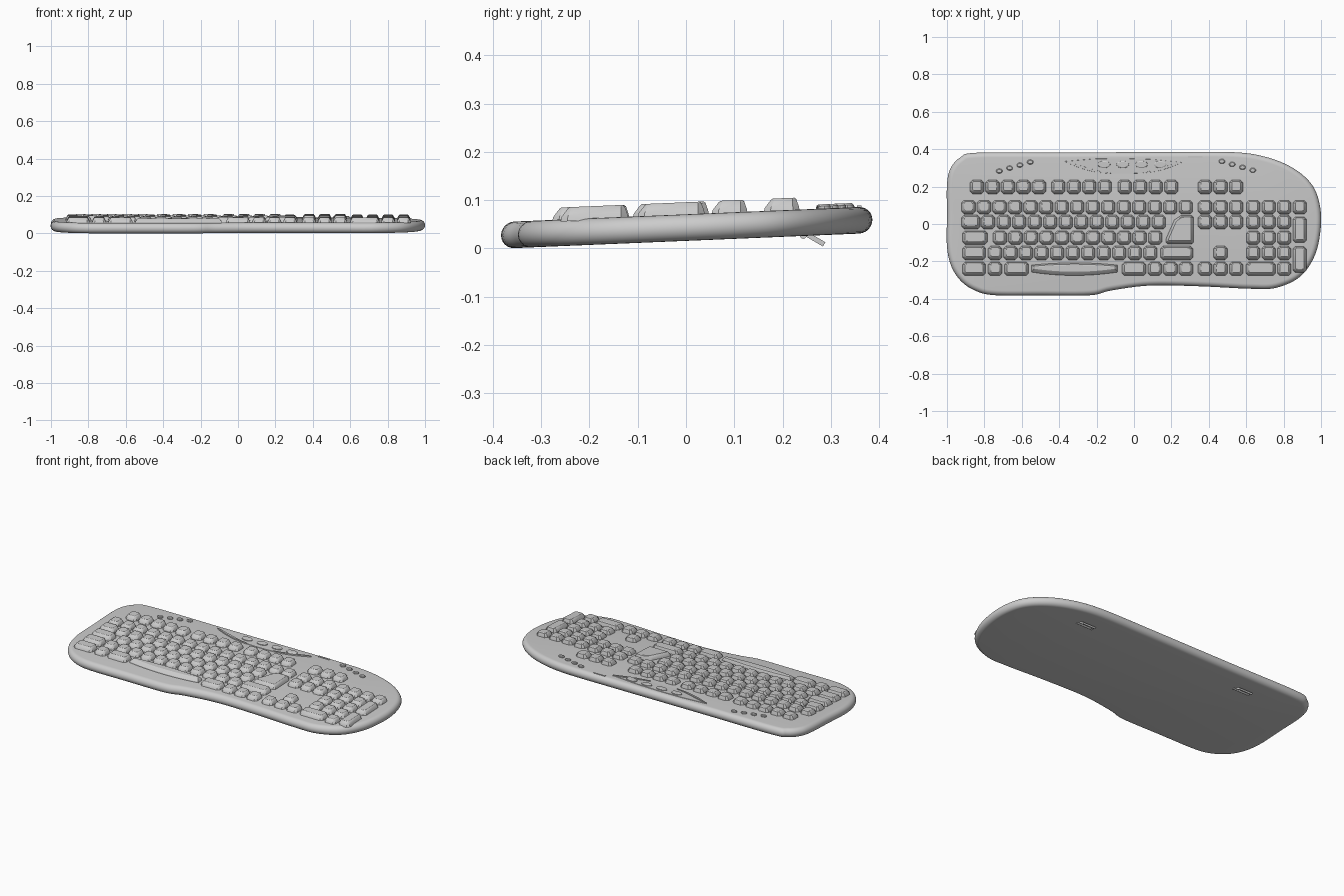
import bpy, bmesh, math
from mathutils import Matrix, Vector

if "Cube" in bpy.data.objects:
    bpy.data.objects.remove(bpy.data.objects["Cube"])

grey = bpy.data.materials.new("light_grey_plastic")
grey.use_nodes = True
COLOUR = (0.6, 0.6, 0.6, 1)
grey.diffuse_color = COLOUR
grey.node_tree.nodes["Principled BSDF"].inputs["Base Color"].default_value = COLOUR

T = 0.055          # body thickness
SLOPE = 0.042      # the whole keyboard rises towards the back
TILT = Matrix(((1, 0, 0, 0), (0, 1, 0, 0), (0, SLOPE, 1, SLOPE * 0.37), (0, 0, 0, 1)))


def offset(poly, d):
    """Inset a counter-clockwise outline by d."""
    out = []
    for i, p in enumerate(poly):
        a = (p - poly[i - 1]).normalized()
        b = (poly[(i + 1) % len(poly)] - p).normalized()
        na, nb = Vector((-a.y, a.x)), Vector((-b.y, b.x))
        out.append(p + (na + nb) * d / max(0.3, 1 + na.dot(nb)))
    return out


def loft(bm, poly, levels):
    """Stack insets of an outline; levels are (inset, z, backward shift)."""
    rings = []
    for d, z, s in levels:
        rings.append([bm.verts.new((p.x, p.y + s, z)) for p in offset(poly, d)])
    n = len(poly)
    for lo, hi in zip(rings, rings[1:]):
        for i in range(n):
            j = (i + 1) % n
            bm.faces.new((lo[i], lo[j], hi[j], hi[i]))
    bm.faces.new(rings[0][::-1])
    bm.faces.new(rings[-1])


def finish(bm, name, angle=30):
    bmesh.ops.recalc_face_normals(bm, faces=bm.faces)
    me = bpy.data.meshes.new(name)
    bm.to_mesh(me)
    bm.free()
    me.transform(TILT)
    me.materials.append(grey)
    ob = bpy.data.objects.new(name, me)
    bpy.context.collection.objects.link(ob)
    bpy.ops.object.select_all(action='DESELECT')
    ob.select_set(True)
    bpy.context.view_layer.objects.active = ob
    bpy.ops.object.shade_smooth_by_angle(angle=math.radians(angle))
    return ob


def spline(pts, steps, closed=True):
    """Catmull-Rom curve through the points."""
    pts = [Vector(p) for p in pts]
    n = len(pts)
    get = (lambda i: pts[i % n]) if closed else (lambda i: pts[max(0, min(n - 1, i))])
    out = []
    for i in range(n if closed else n - 1):
        a, b, c, d = (get(i + k) for k in (-1, 0, 1, 2))
        for s in range(steps):
            t = s / steps
            out.append(0.5 * (2 * b + (c - a) * t + (2 * a - 5 * b + 4 * c - d) * t * t
                              + (3 * b - a - 3 * c + d) * t ** 3))
    return out if closed else out + [pts[-1]]


def ellipse(x, y, rx, ry, n=20):
    return [Vector((x + rx * math.cos(2 * math.pi * i / n),
                    y + ry * math.sin(2 * math.pi * i / n))) for i in range(n)]


# Body: wavy outline with a fully rounded edge
outline = spline([(-0.235, -0.381), (-0.12, -0.355), (0.085, -0.329), (0.35, -0.333),
                  (0.62, -0.346), (0.76, -0.341), (0.89, -0.28), (0.97, -0.16),
                  (1.0, 0), (0.987, 0.13), (0.94, 0.225), (0.84, 0.305), (0.7, 0.36),
                  (0.53, 0.384), (0.2, 0.385), (-0.4, 0.382), (-0.84, 0.381),
                  (-0.93, 0.355), (-0.982, 0.295), (-1.0, 0.21), (-1.0, 0.05),
                  (-1.0, -0.12), (-0.975, -0.23), (-0.92, -0.31), (-0.84, -0.36),
                  (-0.74, -0.381), (-0.5, -0.382)], 6)
bm = bmesh.new()
r = T / 2
loft(bm, outline, [(r * (1 - math.cos(a)), r + r * math.sin(a), 0)
                   for a in (math.pi * (k / 12 - 0.5) for k in range(13))])
finish(bm, "body", 40)

# Keys: tapered caps with clipped corners, tops set slightly back
P = 0.083          # key pitch
K = 0.075          # key width
ROWS = [0.198, 0.09, 0.01, -0.073, -0.155, -0.24]
CAP = [(0, T - 0.004, 0), (0.002, T + 0.006, 0.0005),
       (0.011, T + 0.022, 0.004), (0.015, T + 0.025, 0.004)]


def key(bm, x, y, w=K, h=K, c=0.014):
    a, b = w / 2, h / 2
    poly = [(a - c, -b), (a, c - b), (a, b - c), (a - c, b),
            (c - a, b), (-a, b - c), (-a, c - b), (c - a, -b)]
    loft(bm, [Vector((x + u, y + v)) for u, v in poly], CAP)


def run(bm, x, row, count):
    for i in range(count):
        key(bm, x + i * P, ROWS[row])


# Function row
bm = bmesh.new()
for x, count in ((-0.84, 5), (-0.405, 4), (-0.05, 4), (0.38, 3)):
    run(bm, x, 0, count)
finish(bm, "function_keys")

# Main typing block
bm = bmesh.new()
for x, row, count in ((-0.885, 1, 15), (-0.78, 2, 12), (-0.717, 3, 11),
                      (-0.743, 4, 11), (-0.743, 5, 1), (0.112, 5, 3)):
    run(bm, x, row, count)
for x, row, w in ((-0.872, 2, 0.1), (-0.85, 3, 0.135), (-0.855, 4, 0.125), (0.228, 4, 0.175),
                  (-0.855, 5, 0.125), (-0.628, 5, 0.13), (0, 5, 0.13)):
    key(bm, x, ROWS[row], w)
finish(bm, "typing_keys")

# Angled enter key
bm = bmesh.new()
loft(bm, [Vector(p) for p in ((0.18, -0.107), (0.31, -0.107), (0.32, -0.097), (0.32, 0.035),
                              (0.31, 0.045), (0.25, 0.045), (0.215, 0.022), (0.17, -0.08),
                              (0.17, -0.099))], CAP)
finish(bm, "enter_key")

# Space bar with bowed long edges
bm = bmesh.new()
bar = []
for i in range(13):
    t = i / 6 - 1
    bar.append(Vector((-0.318 + 0.232 * t, -0.258 - 0.018 * (1 - t * t))))
for i in range(13):
    t = 1 - i / 6
    bar.append(Vector((-0.318 + 0.232 * t, -0.219 + 0.012 * (1 - t * t))))
loft(bm, bar, [(0, T - 0.004, 0), (0.002, T + 0.005, 0),
               (0.012, T + 0.018, 0.004), (0.017, T + 0.021, 0.004)])
finish(bm, "space_bar")

# Navigation and arrow keys
bm = bmesh.new()
for x, row, count in ((0.38, 1, 3), (0.38, 2, 3), (0.463, 4, 1), (0.38, 5, 3)):
    run(bm, x, row, count)
finish(bm, "navigation_keys")

# Number pad
bm = bmesh.new()
run(bm, 0.637, 1, 4)
for row in (2, 3, 4):
    run(bm, 0.637, row, 3)
key(bm, 0.678, ROWS[5], 0.158)
key(bm, 0.803, ROWS[5])
for y in (-0.031, -0.19):
    key(bm, 0.886, y, K, 0.14)
finish(bm, "number_pad_keys")

# Two slanted rows of small oval buttons
for name, x, y, step in (("left_shortcut_buttons", 0.47, 0.335, 1),
                         ("right_shortcut_buttons", -0.72, 0.283, -1)):
    bm = bmesh.new()
    for i in range(4):
        loft(bm, ellipse(x + i * 0.055, y - step * i * 0.016, 0.017, 0.013, 14),
             [(0, T - 0.004, 0), (0, T + 0.005, 0), (0.004, T + 0.009, 0)])
    finish(bm, name)

# Media panel: shallow crescent plate, a ridge on each wing, flat oval buttons
arc = spline([(-0.374, 0.335), (-0.29, 0.3), (-0.19, 0.275), (-0.06, 0.268),
              (0.08, 0.275), (0.17, 0.295), (0.26, 0.33)], 4, False)
bm = bmesh.new()
loft(bm, arc + [Vector((0.1, 0.347)), Vector((-0.06, 0.352)), Vector((-0.21, 0.35))],
     [(0, T - 0.003, 0), (0.002, T + 0.002, 0)])
finish(bm, "media_panel")
for name, part in (("right_panel_ridge", arc[:11]), ("left_panel_ridge", arc[-10:])):
    bm = bmesh.new()
    band = part + [p + Vector((0, 0.012 * math.sin(math.pi * i / (len(part) - 1)) + 0.002))
                   for i, p in reversed(list(enumerate(part)))]
    loft(bm, band, [(0, T - 0.003, 0), (0.0005, T + 0.007, 0)])
    finish(bm, name)
bm = bmesh.new()
for x in (-0.16, -0.06, 0.04, 0.14):
    loft(bm, ellipse(x, 0.318, 0.034, 0.02),
         [(0, T - 0.003, 0), (0.001, T + 0.006, 0), (0.006, T + 0.009, 0)])
finish(bm, "media_buttons")

# Indicator strip at the back edge
bm = bmesh.new()
loft(bm, [Vector(p) for p in ((0.29, 0.354), (0.365, 0.354), (0.365, 0.364), (0.29, 0.364))],
     [(0, T - 0.004, 0), (0, T + 0.003, 0)])
finish(bm, "indicator_strip")

# Folding feet: sloping flap with a raised frame and a hinge pin
for name, x in (("left_foot", 0.555), ("right_foot", -0.555)):
    bm = bmesh.new()
    slant = Matrix.Translation((x, 0.265, -0.006)) @ Matrix.Rotation(math.radians(-32), 4, 'X')
    for cx, cy, w, h, t in ((0, 0, 0.085, 0.05, 0.004), (-0.038, 0, 0.01, 0.05, 0.01),
                            (0.038, 0, 0.01, 0.05, 0.01), (0, 0.021, 0.085, 0.008, 0.01)):
        bmesh.ops.create_cube(bm, size=1, matrix=slant @ Matrix.Translation((cx, cy, 0))
                              @ Matrix.Diagonal((w, h, t, 1)))
    bmesh.ops.create_cone(bm, cap_ends=True, segments=12, radius1=0.007, radius2=0.007,
                          depth=0.11, matrix=Matrix.Translation((x, 0.243, 0.001))
                          @ Matrix.Rotation(math.pi / 2, 4, 'Y'))
    finish(bm, name)
